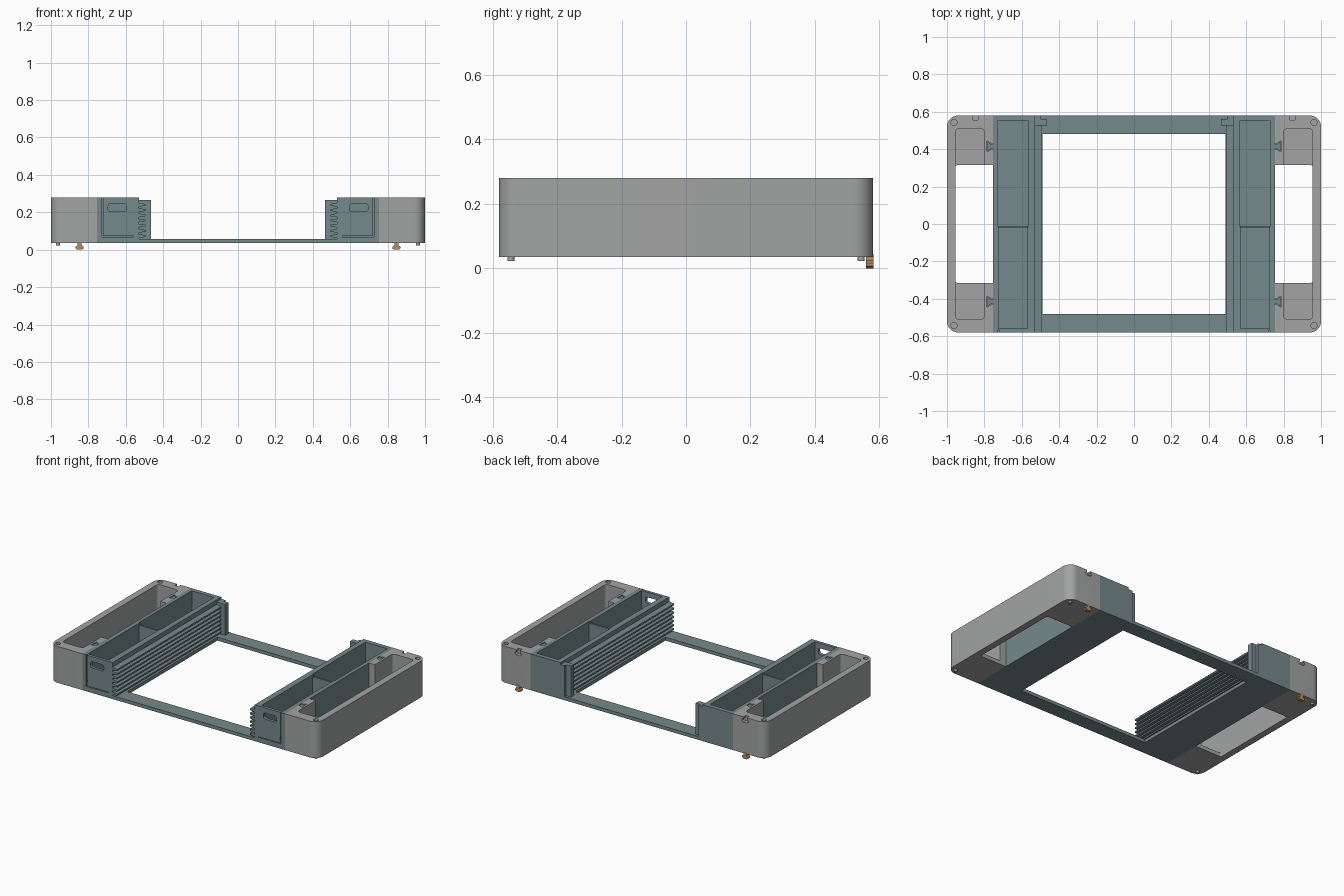
import bpy, bmesh, math
from mathutils import Vector

cube = bpy.data.objects.get("Cube")
if cube:
    bpy.data.objects.remove(cube, do_unlink=True)


def material(name, rgb):
    m = bpy.data.materials.new(name)
    m.use_nodes = True
    m.diffuse_color = (*rgb, 1)
    node = next(n for n in m.node_tree.nodes if n.type == 'BSDF_PRINCIPLED')
    node.inputs["Base Color"].default_value = (*rgb, 1)
    return m


GREY = material("warm grey", (0.36, 0.37, 0.365))
TEAL = material("slate teal", (0.18, 0.25, 0.26))
GOLD = material("brass tan", (0.45, 0.28, 0.12))

BOTTOM, TOP, FLOOR, DEPTH = 0.035, 0.28, 0.06, 0.58


def rounded(x0, x1, y0, y1, r_left=0.0, r_right=0.0, steps=8):
    """Rectangle outline with a separate corner radius for each side."""
    pts = []
    corners = [(x1, y1, -1, -1, r_right), (x0, y1, 1, -1, r_left),
               (x0, y0, 1, 1, r_left), (x1, y0, -1, 1, r_right)]
    for i, (x, y, sx, sy, r) in enumerate(corners):
        if r == 0:
            pts.append((x, y))
            continue
        for k in range(steps + 1):
            a = math.pi / 2 * (i + k / steps)
            pts.append((x + sx * r + r * math.cos(a), y + sy * r + r * math.sin(a)))
    return pts


def circle(x, y, r, n=20):
    return [(x + r * math.cos(2 * math.pi * k / n),
             y + r * math.sin(2 * math.pi * k / n)) for k in range(n)]


def prism(name, pts, low, high, mat=None, axis='z'):
    """Extrude an outline along z (outline in x, y) or along y (outline in x, z)."""
    bm = bmesh.new()
    place = (lambda p, q: (p[0], p[1], q)) if axis == 'z' else (lambda p, q: (p[0], q, p[1]))
    face = bm.faces.new([bm.verts.new(place(p, low)) for p in pts])
    grown = bmesh.ops.extrude_face_region(bm, geom=[face])
    shift = Vector(place((0, 0), high - low))
    bmesh.ops.translate(bm, vec=shift,
                        verts=[v for v in grown["geom"] if isinstance(v, bmesh.types.BMVert)])
    bmesh.ops.recalc_face_normals(bm, faces=bm.faces)
    mesh = bpy.data.meshes.new(name)
    bm.to_mesh(mesh)
    bm.free()
    obj = bpy.data.objects.new(name, mesh)
    bpy.context.collection.objects.link(obj)
    if mat:
        mesh.materials.append(mat)
    else:
        obj.hide_render = True
    return obj


def box(name, x0, x1, y0, y1, z0, z1, mat=None):
    return prism(name, rounded(x0, x1, y0, y1), z0, z1, mat)


def finish(obj, cutters=(), mirror=True):
    """Cut, mirror to the other side and shade."""
    for c in cutters:
        mod = obj.modifiers.new("cut", 'BOOLEAN')
        mod.operation, mod.solver, mod.object = 'DIFFERENCE', 'EXACT', c
    if mirror:
        mod = obj.modifiers.new("mirror", 'MIRROR')
        mod.use_mirror_merge = False
    bpy.context.view_layer.update()
    graph = bpy.context.evaluated_depsgraph_get()
    mesh = bpy.data.meshes.new_from_object(obj.evaluated_get(graph))
    obj.modifiers.clear()
    obj.data = mesh
    for c in cutters:
        bpy.data.objects.remove(c, do_unlink=True)
    bpy.ops.object.select_all(action='DESELECT')
    obj.select_set(True)
    bpy.context.view_layer.objects.active = obj
    bpy.ops.object.shade_smooth_by_angle(angle=math.radians(30))
    return obj


def dovetail(y, grow):
    """Key outline, wide at its outer end."""
    return [(0.745, y - 0.011 - grow), (0.762, y - 0.011 - grow), (0.782 + grow, y - 0.025 - grow),
            (0.782 + grow, y + 0.025 + grow), (0.762, y + 0.011 + grow), (0.745, y + 0.011 + grow)]


KEY_X = 0.847


def stack_key(z, grow):
    """Mushroom outline of the stacking key, wide at the bottom."""
    half = [(0.013, 0), (0.022, 0.007), (0.022, 0.016), (0.011, 0.024), (0.011, 0.045)]
    right = [(KEY_X + x + grow, z + h) for x, h in half]
    left = [(KEY_X - x - grow, z + h) for x, h in reversed(half)]
    return right + left


# End caps: rounded shell, end pockets, central opening, key slots and screw recesses
cuts = [prism("pocket_cutter", rounded(0.80, 0.955, -0.51, 0.51, 0.02, 0.02), FLOOR, 0.4),
        prism("opening_cutter", rounded(0.74, 0.955, -0.315, 0.315, 0, 0.012), 0, 0.5),
        prism("notch_cutter", stack_key(TOP - 0.035, 0.002), 0.555, 0.62, axis='y')]
for y in (-0.415, 0.415):
    cuts.append(prism("slot_cutter", dovetail(y, 0.004), 0.05, 0.4))
for y in (-0.543, 0.543):
    cuts.append(prism("screw_cutter", circle(0.962, y, 0.016), TOP - 0.02, 0.4))
cap = prism("end_caps", rounded(0.755, 1.0, -DEPTH, DEPTH, 0, 0.06, 12), BOTTOM, TOP, GREY)
finish(cap, cuts)

# Pads and brass stacking keys below the end caps
for label, y in (("front", -0.543), ("back", 0.543)):
    finish(prism(label + "_pads", circle(0.962, y, 0.011), 0.022, BOTTOM + 0.005, GREY))
finish(prism("stacking_keys", stack_key(0, 0), 0.558, DEPTH + 0.001, GOLD, 'y'))

# Base frame joining the two sides
finish(box("base_frame", -0.755, 0.755, -DEPTH, DEPTH, BOTTOM, FLOOR - 0.002, TEAL),
       [box("frame_cutter", -0.49, 0.49, -0.48, 0.48, 0, 0.2)], mirror=False)

# Storage bays: two wells, drawer front with handle slot and gap lines
cuts = [box("rear_well_cutter", 0.565, 0.73, -0.01, 0.55, FLOOR, 0.4),
        box("front_well_cutter", 0.57, 0.725, -0.56, -0.022, FLOOR, 0.4),
        box("divider_cutter", 0.57, 0.725, -0.04, 0.01, TOP - 0.012, 0.4),
        prism("handle_cutter", rounded(0.595, 0.695, 0.204, 0.246, 0.015, 0.015),
              -0.62, -0.54, axis='y'),
        box("side_gap_cutter", 0.722, 0.728, -0.6, -0.568, 0.07, 0.4),
        box("bottom_gap_cutter", 0.56, 0.728, -0.6, -0.568, 0.068, 0.073),
        box("latch_cutter", 0.718, 0.728, -0.6, -0.568, 0.095, 0.115)]
finish(box("storage_bays", 0.53, 0.755, -DEPTH, DEPTH, BOTTOM, TOP, TEAL), cuts)

# Dovetail keys linking bays and end caps
for label, y in (("front", -0.415), ("back", 0.415)):
    finish(prism(label + "_dovetails", dovetail(y, 0), 0.05, TOP - 0.006, TEAL))

# Tapered rails along the inner faces
for i in range(7):
    z = 0.072 + i * 0.0278
    profile = [(0.535, z - 0.009), (0.535, z + 0.011), (0.494, z + 0.006), (0.494, z - 0.004)]
    finish(prism(f"rail_{i + 1}", profile, -DEPTH, 0.53, TEAL, 'y'))

# Stop posts at the rear ends of the rails
post = [(0.535, 0.527), (0.465, 0.527), (0.465, 0.562), (0.50, 0.562), (0.50, DEPTH), (0.535, DEPTH)]
finish(prism("stop_posts", post, FLOOR - 0.005, 0.267, TEAL))
